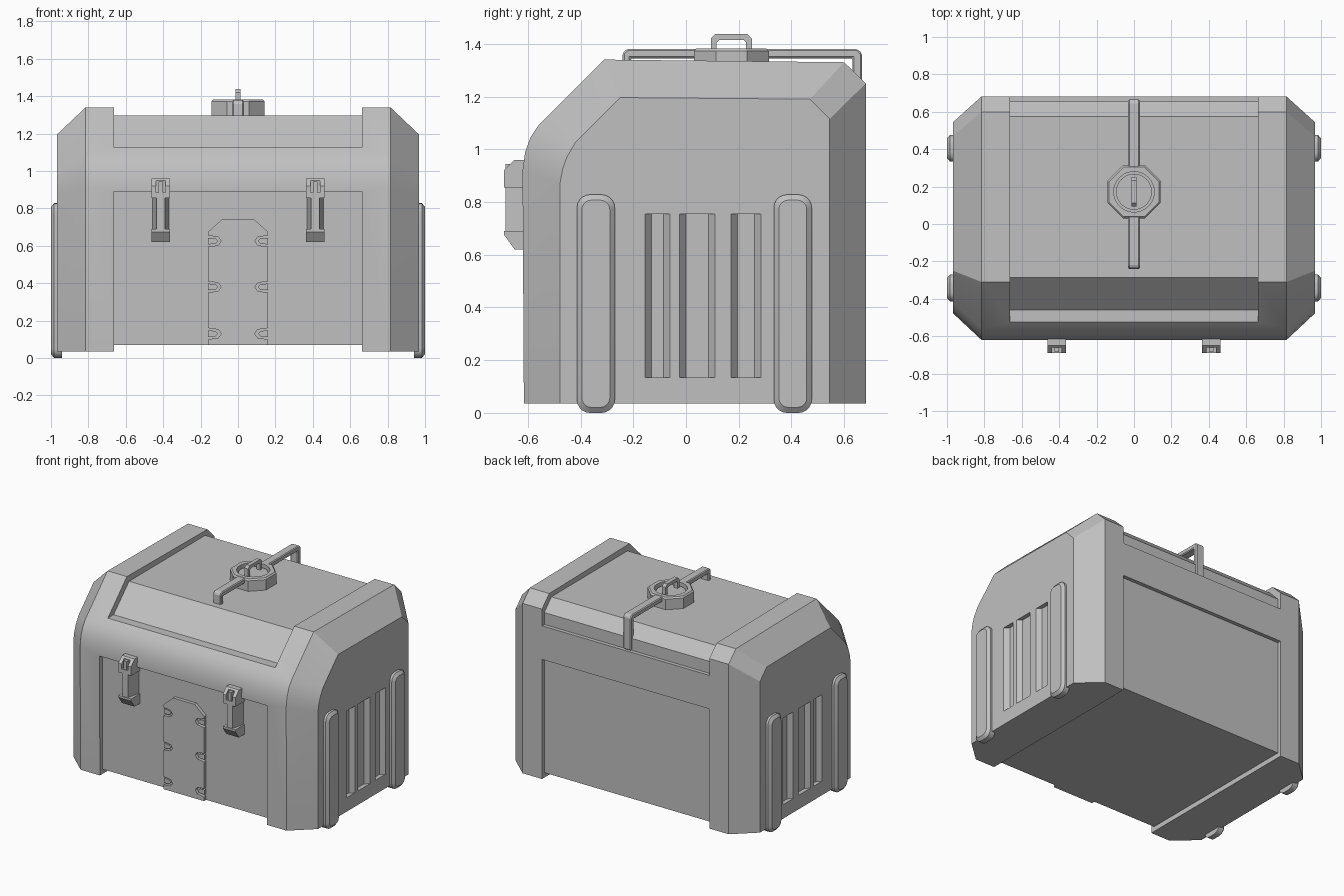
import bpy, bmesh, math

if "Cube" in bpy.data.objects:
    bpy.data.objects.remove(bpy.data.objects["Cube"], do_unlink=True)

grey = bpy.data.materials.new("plain grey")
grey.use_nodes = True
COLOUR = (0.53, 0.53, 0.53, 1)
grey.diffuse_color = COLOUR
next(n for n in grey.node_tree.nodes if n.type == 'BSDF_PRINCIPLED').inputs["Base Color"].default_value = COLOUR


def loft(name, rings):
    """Skin a closed solid through matching rings of points."""
    bm = bmesh.new()
    loops = [[bm.verts.new(p) for p in ring] for ring in rings]
    n = len(rings[0])
    for a, b in zip(loops, loops[1:]):
        for i in range(n):
            bm.faces.new((a[i], a[(i + 1) % n], b[(i + 1) % n], b[i]))
    bm.faces.new(loops[0])
    bm.faces.new(loops[-1])
    bmesh.ops.recalc_face_normals(bm, faces=bm.faces)
    mesh = bpy.data.meshes.new(name)
    bm.to_mesh(mesh)
    bm.free()
    mesh.materials.append(grey)
    obj = bpy.data.objects.new(name, mesh)
    bpy.context.collection.objects.link(obj)
    return obj


def place(p, axis, t):
    return {'x': (t, p[0], p[1]), 'y': (p[0], t, p[1]), 'z': (p[0], p[1], t)}[axis]


def prism(name, pts, axis, a, b):
    return loft(name, [[place(p, axis, t) for p in pts] for t in (a, b)])


def box(name, x, y, z):
    return prism(name, [(x[0], y[0]), (x[1], y[0]), (x[1], y[1]), (x[0], y[1])], 'z', *z)


def activate(obj):
    bpy.ops.object.select_all(action='DESELECT')
    obj.select_set(True)
    bpy.context.view_layer.objects.active = obj


def cut(obj, cutter):
    cutter.hide_render = True
    mod = obj.modifiers.new("cut", 'BOOLEAN')
    mod.operation, mod.solver, mod.object = 'DIFFERENCE', 'EXACT', cutter
    activate(obj)
    bpy.ops.object.modifier_apply(modifier=mod.name)
    bpy.data.objects.remove(cutter, do_unlink=True)


def bevel(obj, width, segments=1):
    mod = obj.modifiers.new("bevel", 'BEVEL')
    mod.width, mod.segments = width, segments


def smooth(obj, degrees=25):
    activate(obj)
    bpy.ops.object.shade_smooth_by_angle(angle=math.radians(degrees))


def rounded(cy, cz, hy, hz, r, steps=5):
    pts = []
    for k, (sy, sz) in enumerate([(1, 1), (-1, 1), (-1, -1), (1, -1)]):
        for i in range(steps + 1):
            a = math.pi / 2 * (k + i / steps)
            pts.append((cy + sy * (hy - r) + r * math.cos(a), cz + sz * (hz - r) + r * math.sin(a)))
    return pts


def circle(cx, cy, r, n, start=0.0):
    return [(cx + r * math.cos(start + math.tau * i / n), cy + r * math.sin(start + math.tau * i / n))
            for i in range(n)]


# Chest body: full section in the middle, shrinking to the chamfered ends
outer = [(-.615, .035), (-.62, .92), (-.61, .99), (-.59, 1.045), (-.56, 1.09),
         (-.31, 1.34), (.6, 1.33), (.682, 1.25), (.682, .035)]
inner = [(-.478, .035), (-.478, .87), (-.468, .925), (-.452, .97), (-.42, 1.025),
         (-.25, 1.196), (.47, 1.19), (.545, 1.115), (.545, .035)]
body = loft("chest_body", [[place(p, 'x', x) for p in ring] for x, ring in
                           ((-.967, inner), (-.815, outer), (.815, outer), (.967, inner))])

# Recess across the lid, then the front panel, floor and back panel recess
lid = [(-.75, 1.125), (-.46, 1.125), (-.285, 1.297), (.575, 1.297), (.655, 1.215),
       (.655, 1.13), (.8, 1.13), (.8, 1.5), (-.75, 1.5)]
lower = [(-.75, -.1), (-.75, .89), (-.588, .89), (-.588, .07), (.655, .07),
         (.655, .89), (.8, .89), (.8, -.1)]
for pts in (lid, lower):
    cut(body, prism("recess_cutter", pts, 'x', -.662, .662))

# Vent slots on both ends
for s in (-1, 1):
    for a, b in ((-.155, -.06), (-.025, .11), (.17, .285)):
        slot = [(.967, a), (.937, a + .025), (.937, b - .025), (.967, b), (1.05, b), (1.05, a)]
        cut(body, prism("slot_cutter", [(s * x, y) for x, y in slot], 'z', .135, .755))
smooth(body)

# Bumper feet on both ends
for s, side in ((-1, "right"), (1, "left")):
    for cy, end in ((-.342, "front"), (.405, "back")):
        full = rounded(cy, .414, .072, .414, .05)
        face = rounded(cy, .414, .053, .393, .036)
        foot = loft(f"{side}_{end}_bumper", [[place(p, 'x', s * x) for p in ring] for x, ring in
                                             ((.942, full), (.983, full), (1.0, face))])
        smooth(foot)

# Hatch on the front panel, with tapered notches along both sides
half = [(.16, .07)]
for z in (.13, .38, .625):
    half += [(.16, z - .03), (.105, z - .022), (.09, z), (.105, z + .022), (.16, z + .03)]
half += [(.16, .675), (.085, .742)]
hatch = prism("front_hatch", half + [(-x, z) for x, z in reversed(half)], 'y', -.58, -.612)
for s in (-1, 1):
    for z in (.13, .38, .625):
        pin = [(s * .16, z - .018), (s * .12, z - .014), (s * .106, z), (s * .12, z + .014), (s * .16, z + .018)]
        prism("hatch_hinge", pin, 'y', -.58, -.606)

# Latches: wide head and foot, narrow web, small hook
for s, side in ((-1, "right"), (1, "left")):
    c = s * .413
    head = [(-.58, .855), (-.58, .96), (-.65, .96), (-.69, .92), (-.69, .855)]
    foot = [(-.58, .62), (-.58, .69), (-.69, .69), (-.69, .675), (-.65, .62)]
    latch_head = prism(f"{side}_latch_head", head, 'x', c - .05, c + .05)
    cut(latch_head, box("notch_cutter", (c - .025, c + .025), (-.75, -.66), (.885, 1.0)))
    prism(f"{side}_latch_foot", foot, 'x', c - .05, c + .05)
    web = [(c - .045, -.58), (c - .022, -.685), (c + .022, -.685), (c + .045, -.58)]
    prism(f"{side}_latch_web", web, 'z', .68, .86)
    box(f"{side}_latch_hook", (c - .012, c + .012), (-.685, -.65), (.885, .945))

# Strap over the lid, bent down at the front and along the back
strap = [(-.24, 1.29), (-.24, 1.365), (-.225, 1.38), (.65, 1.38), (.667, 1.365), (.667, 1.13),
         (.632, 1.13), (.632, 1.345), (-.21, 1.345), (-.21, 1.29)]
strap_obj = prism("lid_strap", strap, 'x', -.031, .031)
bevel(strap_obj, .006)
CY = .172
hub_ring = circle(0, CY, .142 / math.cos(math.pi / 8), 8, math.pi / 8)
hub_top = circle(0, CY, .133 / math.cos(math.pi / 8), 8, math.pi / 8)
hub = loft("lid_hub", [[place(p, 'z', z) for p in ring] for z, ring in
                       ((1.29, hub_ring), (1.372, hub_ring), (1.382, hub_top))])
for part in (hub, strap_obj):
    if part == strap_obj:
        activate(part)
        bpy.ops.object.modifier_apply(modifier="bevel")
    cut(part, prism("well_cutter", circle(0, CY, .108, 32), 'z', 1.34, 1.5))
smooth(hub)
dial = prism("hub_dial", circle(0, CY, .096, 32), 'z', 1.33, 1.362)
smooth(dial)

# Pull loop standing in the hub
y0, y1 = CY - .078, CY + .078
loop = [(y0, 1.35), (y0, 1.42), (y0 + .018, 1.438), (y1 - .018, 1.438), (y1, 1.42), (y1, 1.35),
        (y1 - .022, 1.35), (y1 - .022, 1.405), (y1 - .032, 1.415), (y0 + .032, 1.415),
        (y0 + .022, 1.405), (y0 + .022, 1.35)]
prism("pull_loop", loop, 'x', -.014, .014)
